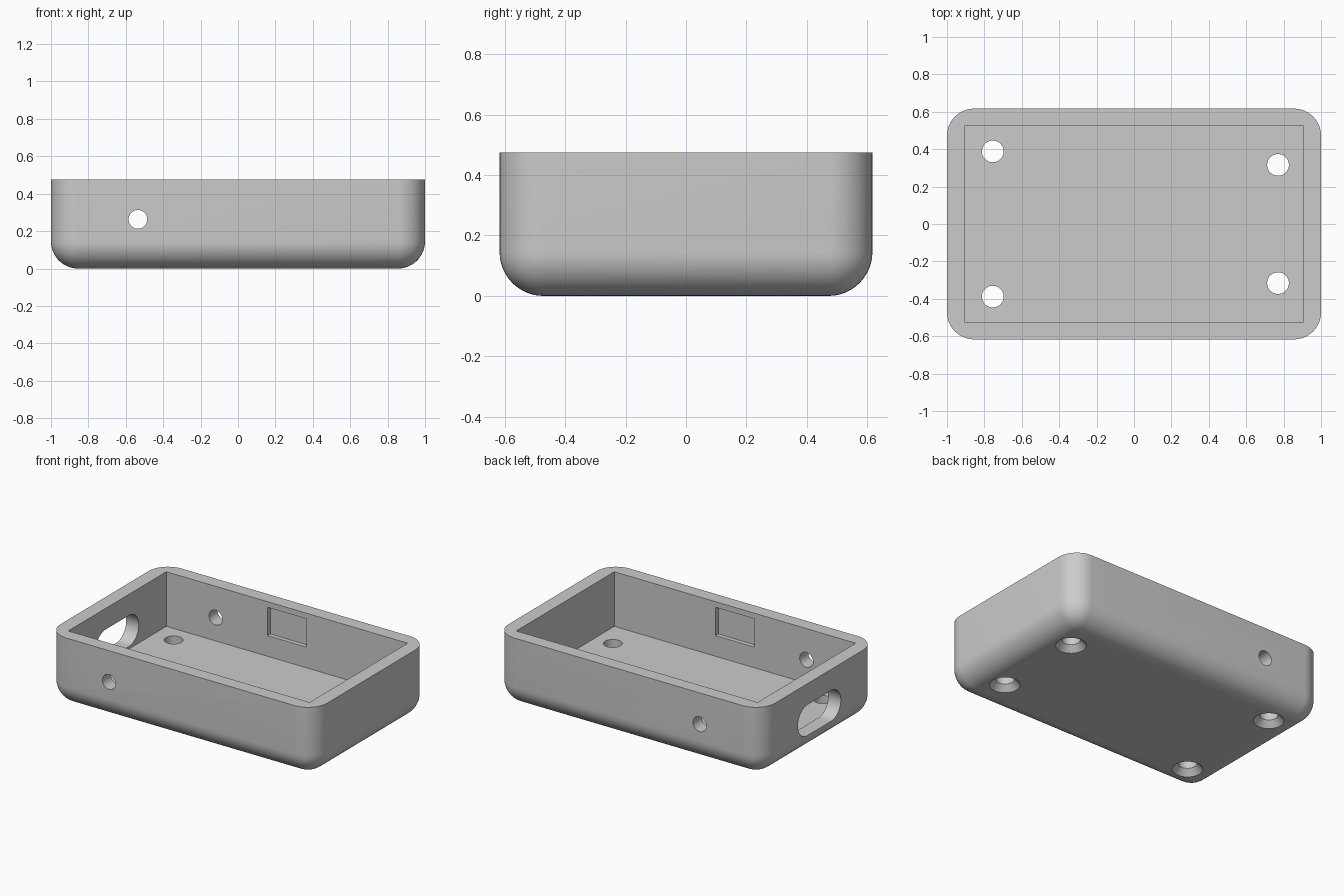
import bpy, bmesh, math
from mathutils import Matrix, Vector

if "Cube" in bpy.data.objects:
    bpy.data.objects.remove(bpy.data.objects["Cube"])

L, W, H = 1.0, 0.617, 0.475      # half length, half width, height
R = 0.145                        # outer rounding
IN_X, IN_Y, FLOOR = 0.905, 0.525, 0.105

grey = bpy.data.materials.new("light_grey")
grey.diffuse_color = (0.6, 0.6, 0.6, 1)
grey.use_nodes = True
grey.node_tree.nodes["Principled BSDF"].inputs["Base Color"].default_value = grey.diffuse_color


def make(name, bm):
    bmesh.ops.recalc_face_normals(bm, faces=bm.faces)
    mesh = bpy.data.meshes.new(name)
    bm.to_mesh(mesh)
    bm.free()
    mesh.materials.append(grey)
    ob = bpy.data.objects.new(name, mesh)
    bpy.context.collection.objects.link(ob)
    return ob


def box(lo, hi):
    bm = bmesh.new()
    lo, hi = Vector(lo), Vector(hi)
    bmesh.ops.create_cube(bm, size=1, matrix=Matrix.Translation((lo + hi) / 2)
                          @ Matrix.Diagonal((*(hi - lo), 1)))
    return bm


def cone(centre, r1, r2, depth, rot=Matrix()):
    bm = bmesh.new()
    bmesh.ops.create_cone(bm, cap_ends=True, segments=48, radius1=r1, radius2=r2,
                          depth=depth, matrix=Matrix.Translation(centre) @ rot)
    return bm


def cut(target, bm):
    cutter = make("cutter", bm)
    cutter.hide_render = True
    mod = target.modifiers.new("cut", 'BOOLEAN')
    mod.operation, mod.solver, mod.object = 'DIFFERENCE', 'EXACT', cutter
    bpy.context.view_layer.objects.active = target
    bpy.ops.object.modifier_apply(modifier=mod.name)
    bpy.data.objects.remove(cutter)


# Outer shell: rounded upright edges and rounded bottom rim
bm = box((-L, -W, 0), (L, W, H))
edges = [e for e in bm.edges if not all(v.co.z > H / 2 for v in e.verts)]
bmesh.ops.bevel(bm, geom=edges, offset=R, segments=12, profile=0.5,
                affect='EDGES', clamp_overlap=False)
case = make("enclosure_tray", bm)

# Square-cornered cavity
cut(case, box((-IN_X, -IN_Y, FLOOR), (IN_X, IN_Y, H + 0.2)))

# Shallow rectangular recesses inside the front and back walls
cut(case, box((-0.145, -IN_Y - 0.03, 0.245), (0.145, IN_Y + 0.03, 0.437)))

# Round hole through the front and back walls
cut(case, cone((-0.535, 0, 0.263), 0.05, 0.05, 2, Matrix.Rotation(math.pi / 2, 4, 'X')))

# Rounded slot in the left wall
bm = bmesh.new()
r, half = 0.105, 0.23
outline = []
for side, start in ((1, -90), (-1, 90)):
    for i in range(25):
        a = math.radians(start + i * 7.5)
        outline.append(bm.verts.new((-1.1, side * (half - r) + r * math.cos(a),
                                     0.227 + r * math.sin(a))))
face = bm.faces.new(outline)
ext = bmesh.ops.extrude_face_region(bm, geom=[face])
bmesh.ops.translate(bm, vec=(0.3, 0, 0),
                    verts=[g for g in ext["geom"] if isinstance(g, bmesh.types.BMVert)])
cut(case, bm)

# Countersunk screw holes in the floor
for x, y in ((-0.755, 0.388), (-0.755, -0.388), (0.77, 0.316), (0.77, -0.316)):
    cut(case, cone((x, y, 0.05), 0.058, 0.058, 0.3))
    cut(case, cone((x, y, 0.015), 0.104, 0.058, 0.05))

# Smooth the roundings, keep the cut edges crisp
bpy.ops.object.select_all(action='DESELECT')
case.select_set(True)
bpy.context.view_layer.objects.active = case
bpy.ops.object.shade_smooth_by_angle(angle=math.radians(30))
